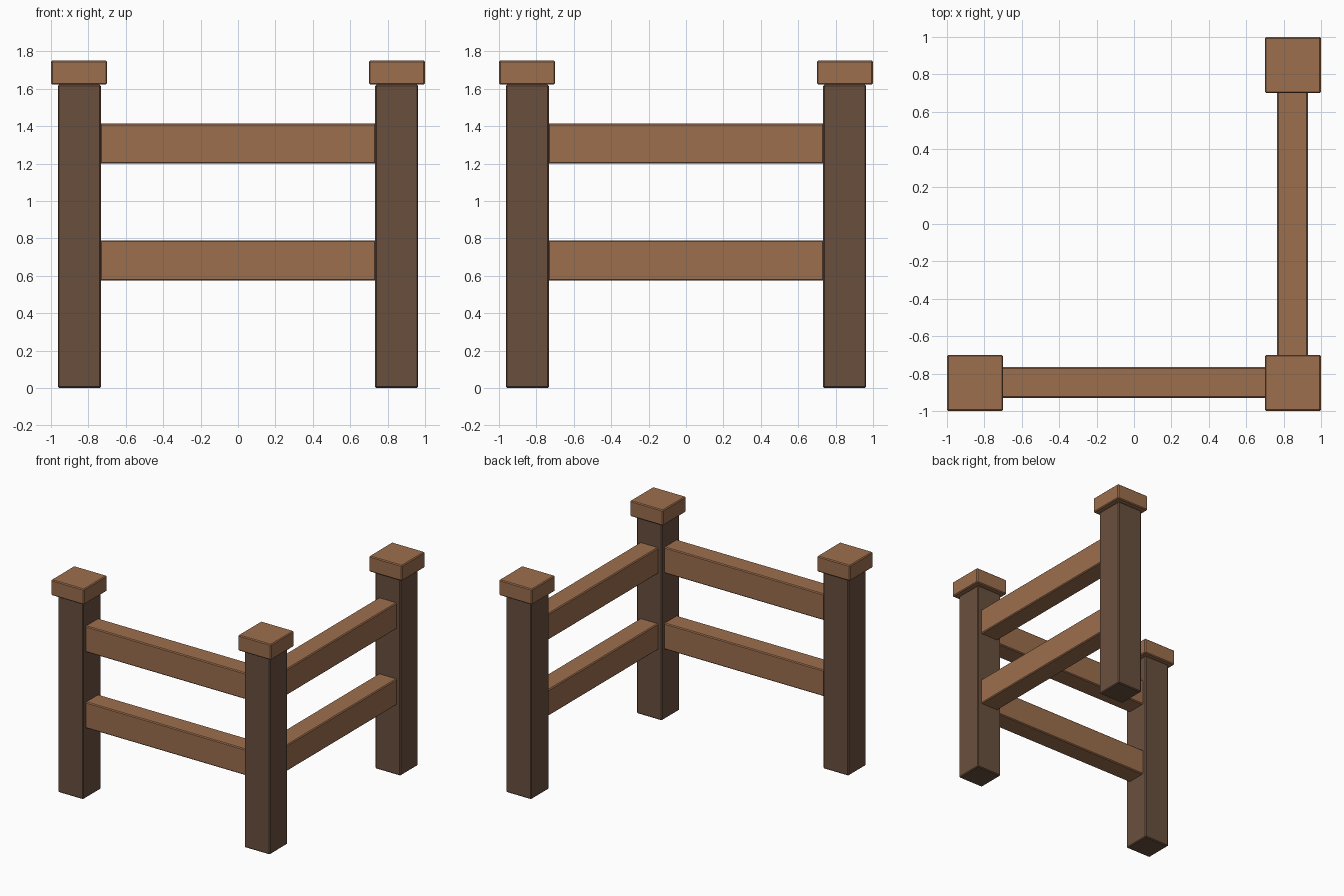
import bpy

if "Cube" in bpy.data.objects:
    bpy.data.objects.remove(bpy.data.objects["Cube"])

BEVEL = 0.007


def material(name, color):
    m = bpy.data.materials.new(name)
    m.diffuse_color = color
    m.use_nodes = True
    m.node_tree.nodes["Principled BSDF"].inputs["Base Color"].default_value = m.diffuse_color
    return m


dark = material("dark_wood", (0.141, 0.078, 0.048, 1))
light = material("light_wood", (0.333, 0.156, 0.074, 1))


def box(name, center, size, mat):
    """Timber block with slightly eased edges."""
    bpy.ops.mesh.primitive_cube_add(size=1, location=center)
    ob = bpy.context.object
    ob.name = name
    ob.scale = size
    bpy.ops.object.transform_apply(location=False, rotation=False, scale=True)
    bevel = ob.modifiers.new("eased_edges", 'BEVEL')
    bevel.width = BEVEL
    bevel.segments = 1
    ob.data.materials.append(mat)
    return ob


P = 0.848          # post centre offset
POST_W, POST_H = 0.23, 1.622
CAP_W, TOP = 0.30, 1.75
CAP_P = 0.85

# Posts with caps
for name, sx, sy in (("left", -1, -1), ("corner", 1, -1), ("back", 1, 1)):
    box(name + "_post", (sx * P, sy * P, POST_H / 2), (POST_W, POST_W, POST_H), dark)
    box(name + "_cap", (sx * CAP_P, sy * CAP_P, (POST_H + TOP) / 2),
        (CAP_W, CAP_W, TOP - POST_H), light)

# Two rails on each side of the corner
RAIL_L, RAIL_T, RAIL_H = 2 * P - POST_W + 0.01, 0.165, 0.215
for level, z in (("lower", 0.682), ("upper", 1.307)):
    box(level + "_front_rail", (0, -P, z), (RAIL_L, RAIL_T, RAIL_H), light)
    box(level + "_side_rail", (P, 0, z), (RAIL_T, RAIL_L, RAIL_H), light)
